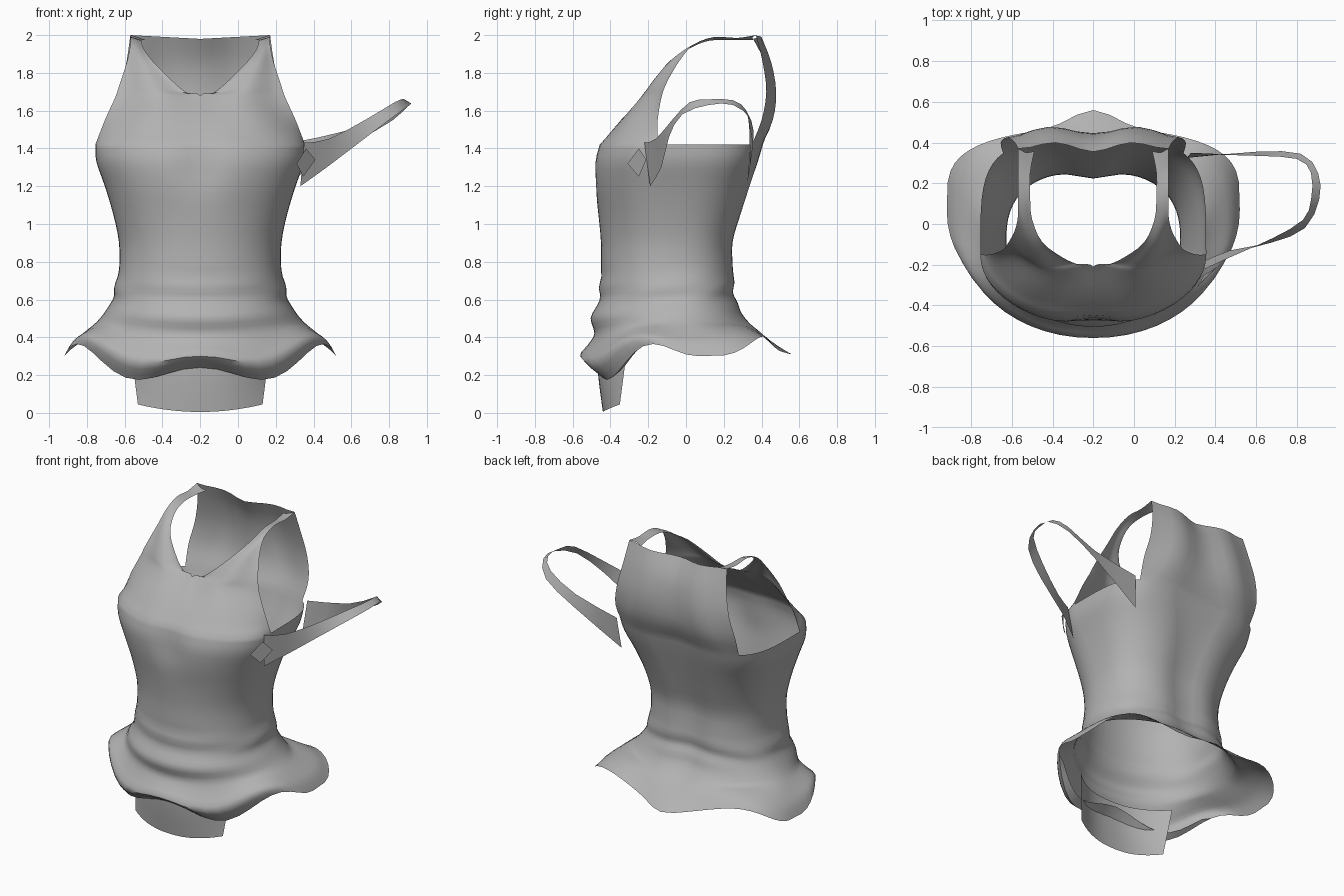
import bpy, bmesh, math
from mathutils import Vector

cube = bpy.data.objects.get("Cube")
if cube:
    bpy.data.objects.remove(cube, do_unlink=True)

CENTRE_X = -0.2     # the garment body is mirrored about this line
HALF = 28           # columns from front centre to back centre
STEPS = 3           # spline steps between neighbouring rows

grey = bpy.data.materials.new("grey cloth")
grey.use_nodes = True
grey.diffuse_color = (0.45, 0.45, 0.45, 1)
shader = next(n for n in grey.node_tree.nodes if n.type == 'BSDF_PRINCIPLED')
shader.inputs["Base Color"].default_value = grey.diffuse_color
shader.inputs["Roughness"].default_value = 0.8


def spline(keys, t):
    """Smooth curve through tuples, t counted in keys."""
    last = len(keys) - 1
    i = min(int(t), last - 1)
    f = t - i
    a, b, c, d = (Vector(keys[min(max(k, 0), last)]) for k in range(i - 1, i + 3))
    return b + 0.5 * f * (c - a + f * (2 * a - 5 * b + 4 * c - d + f * (3 * (b - c) + d - a)))


def resample(keys, steps=STEPS):
    count = (len(keys) - 1) * steps
    return [spline(keys, k / steps) for k in range(count + 1)]


def add_grid(bm, rows):
    """Skin a list of equally long rows of points."""
    grid = [[bm.verts.new(p) for p in row] for row in rows]
    for low, high in zip(grid, grid[1:]):
        for k in range(len(low) - 1):
            bm.faces.new((low[k], low[k + 1], high[k + 1], high[k]))


def make_object(name, grids, mirror=False):
    bm = bmesh.new()
    for rows in grids:
        add_grid(bm, rows)
    bmesh.ops.remove_doubles(bm, verts=bm.verts, dist=0.0005)
    bmesh.ops.recalc_face_normals(bm, faces=bm.faces)
    mesh = bpy.data.meshes.new(name)
    bm.to_mesh(mesh)
    bm.free()
    mesh.materials.append(grey)
    obj = bpy.data.objects.new(name, mesh)
    bpy.context.collection.objects.link(obj)
    bpy.ops.object.select_all(action='DESELECT')
    obj.select_set(True)
    bpy.context.view_layer.objects.active = obj
    if mirror:
        obj.location.x = CENTRE_X
        mod = obj.modifiers.new("mirror", 'MIRROR')
        mod.use_clip = True
    bpy.ops.object.shade_smooth_by_angle(angle=math.radians(50))
    return obj


# Body rings: front z, side z, back z, half width, front y, back y, widest y, back squareness
RINGS = [
    (.24, .30, .31, .72, -.47, .56, .07, 2),
    (.30, .37, .36, .68, -.56, .49, .05, 2),
    (.36, .43, .42, .61, -.52, .42, .03, 2),
    (.42, .48, .47, .55, -.485, .36, 0, 2),
    (.50, .54, .53, .50, -.505, .31, -.03, 2.2),
    (.57, .60, .60, .465, -.47, .28, -.05, 2.3),
    (.66, .66, .66, .455, -.455, .27, -.06, 2.4),
    (.76, .76, .76, .43, -.45, .265, -.08, 2.5),
    (.90, .90, .90, .43, -.45, .26, -.08, 2.6),
    (1.05, 1.05, 1.05, .46, -.465, .30, -.1, 2.8),
    (1.20, 1.20, 1.20, .505, -.49, .345, -.12, 3.2),
    (1.33, 1.33, 1.33, .55, -.495, .385, -.14, 3.8),
    (1.42, 1.42, 1.42, .555, -.47, .41, -.15, 4.2),
]


def body_row(t):
    front_z, side_z, back_z, width, front, back, mid, square = spline(RINGS, t)
    hem = max(0, 1 - t / 3)
    row = []
    for k in range(HALF + 1):
        a = math.pi * k / HALF
        s, c = max(0, math.sin(a)), math.cos(a)
        is_front = k * 2 <= HALF
        power = 2 / (2.1 if is_front else square)
        x = width * s ** power
        reach = (front if is_front else back) - mid
        depth = abs(c) ** power
        if not is_front:
            # pointed tail at the back of the hem
            tail = .82 * abs(c) ** .5 + .18 * math.exp(-(x / .15) ** 2)
            depth += (tail - depth) * hem
        y = mid + reach * depth
        end_z = front_z if is_front else back_z
        z = side_z + (end_z - side_z) * c * c
        # wavy hem
        wave = math.sin(2 * a)
        z += hem * .1 * wave * (-math.sin(4 * a) if is_front else wave)
        # hollow between the breasts and along the spine
        dent = math.exp(-(x / .11) ** 2)
        if is_front:
            y += .035 * dent * math.exp(-((z - 1.32) / .15) ** 2)
        else:
            y -= .035 * dent * (1 - hem)
        # slanting folds around the waist
        fold = .008 * math.exp(-((z - .64) / .09) ** 2) * math.sin(48 * z + 4 * c)
        row.append(Vector((x * (1 + fold), y + fold * c, z)))
    return row


body = [body_row(t / STEPS) for t in range((len(RINGS) - 1) * STEPS + 1)]
rim = body[-1]


def panel(base, inner, outer, bulge):
    """Rows from the body rim up, each running from the inner to the outer edge."""
    inner = resample([base[0]] + inner)
    outer = resample([base[-1]] + outer)
    n = len(base) - 1
    rows = []
    for r, (a, b) in enumerate(zip(inner, outer)):
        keep = max(0, 1 - r / (2 * STEPS)) ** 1.5
        row = []
        for k in range(n + 1):
            f = k / n
            puff = 2 * bulge * math.sin(math.pi * f) ** 2
            p = a.lerp(b, f)
            p.y += puff * (b.x - a.x)
            offset = base[k] - base[0].lerp(base[-1], f)
            offset.y -= puff * (base[-1].x - base[0].x)
            row.append(p + offset * keep)
        rows.append(row)
    return rows


# Front chest running up into the shoulder strap
front_inner = [(0, -.345, 1.55), (0, -.21, 1.68), (.07, -.20, 1.695), (.15, -.165, 1.76),
               (.25, -.09, 1.86), (.30, .02, 1.93), (.31, .12, 1.97), (.31, .25, 1.975),
               (.29, .355, 1.975)]
front_outer = [(.505, -.15, 1.55), (.45, -.13, 1.67), (.43, -.11, 1.73), (.41, -.08, 1.79),
               (.385, -.03, 1.87), (.37, .04, 1.95), (.37, .15, 1.99), (.37, .27, 1.985),
               (.37, .37, 2.0)]
arm_front = HALF // 2
arm_back = round(HALF * .79)
front_panel = panel(rim[:arm_front + 1], front_inner, front_outer, -.07)

# Upper back, closed across the neck
back_inner = [(0, .435, 1.55), (0, .445, 1.7), (0, .42, 1.85), (0, .355, 1.98)]
back_outer = [(.455, .40, 1.55), (.425, .425, 1.7), (.39, .405, 1.86), (.37, .37, 2.0)]
back_panel = panel(rim[:arm_back - 1:-1], back_inner, back_outer, .05)

# Front hem turned inward
hem = body[0][:HALF // 3 + 1]
lip = [p + Vector((-.06 * p.x, .06, .05)) * (1 - k / (len(hem) - 1)) ** .5
       for k, p in enumerate(hem)]

make_object("tank_top_body", [body, front_panel, back_panel, [lip, hem]], mirror=True)

# Loose strap hanging out from the left side
strap_top = [(.35, -.22, 1.43), (.48, -.16, 1.45), (.68, -.07, 1.555), (.83, .02, 1.645),
             (.87, .12, 1.66), (.87, .25, 1.655), (.80, .32, 1.60), (.60, .335, 1.50),
             (.28, .35, 1.43)]
strap_low = [(.33, -.19, 1.20), (.47, -.13, 1.30), (.68, -.09, 1.46), (.84, -.02, 1.58),
             (.91, .12, 1.63), (.905, .25, 1.63), (.82, .345, 1.55), (.60, .355, 1.42),
             (.26, .325, 1.22)]
make_object("loose_strap", [[resample(strap_top, 2), resample(strap_low, 2)]])

# Small square tab at the front end of the loose strap
make_object("strap_tab", [[[(.31, -.31, 1.32), (.36, -.25, 1.40)],
                           [(.345, -.25, 1.25), (.41, -.21, 1.34)]]])

# Curved under panel below the front hem: half width, centre y, edge y, centre z, edge z
PANEL = [(.33, -.44, -.35, .005, .045), (.35, -.465, -.33, .2, .2),
         (.37, -.47, -.31, .36, .36)]
under = []
for width, mid_y, edge_y, mid_z, edge_z in resample(PANEL):
    row = []
    for k in range(13):
        f = k / 12
        row.append((width * f, mid_y + (edge_y - mid_y) * f ** 2.4,
                    mid_z + (edge_z - mid_z) * f * f))
    under.append(row)
make_object("under_panel", [under], mirror=True)
